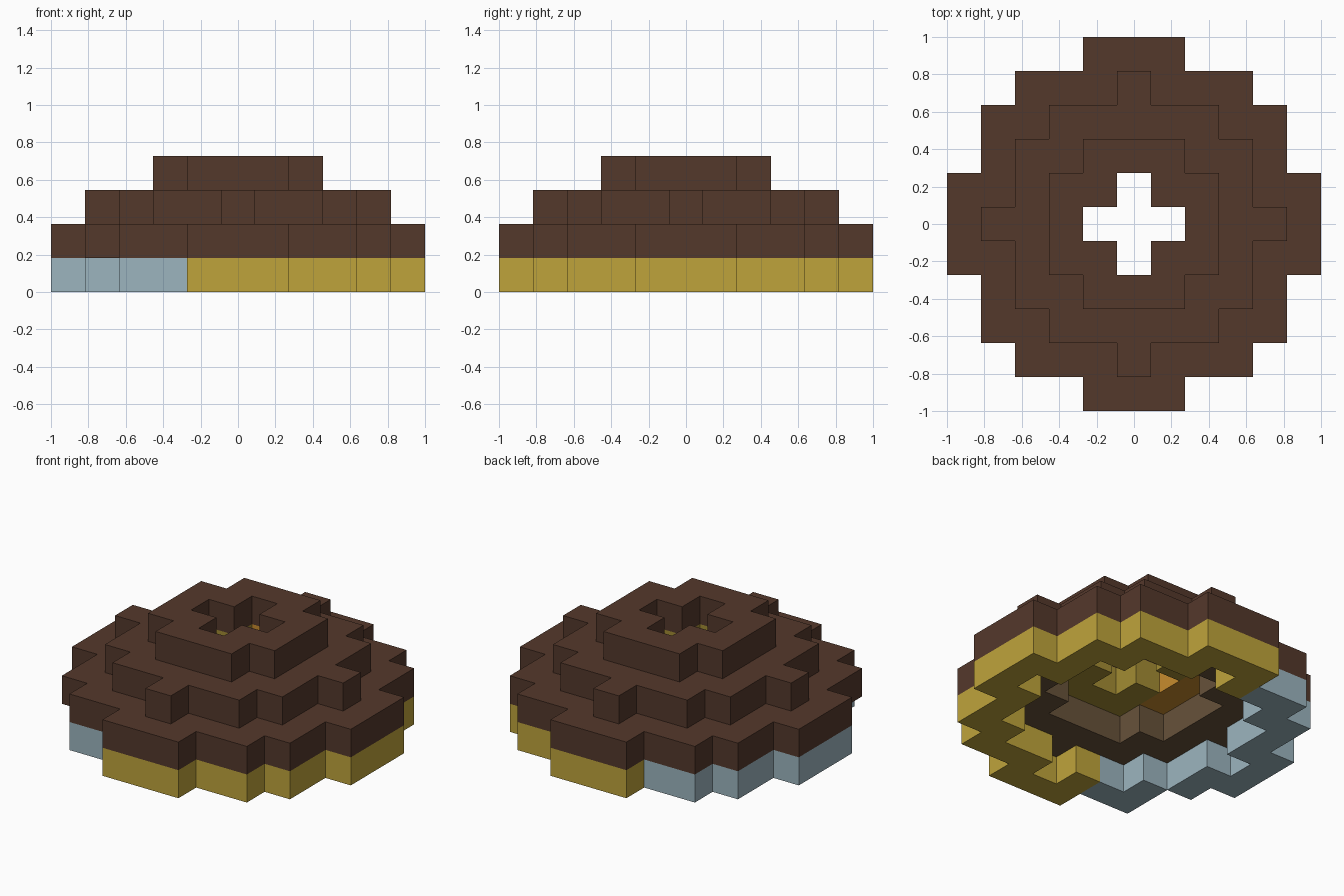
import bpy
import bmesh
from mathutils import Vector

cube = bpy.data.objects.get("Cube")
if cube:
    bpy.data.objects.remove(cube, do_unlink=True)

UNIT = 2 / 11  # edge of one block


def material(name, hex_code):
    srgb = [int(hex_code[i:i + 2], 16) / 255 for i in (0, 2, 4)]
    linear = [c / 12.92 if c <= 0.04045 else ((c + 0.055) / 1.055) ** 2.4 for c in srgb]
    mat = bpy.data.materials.new(name)
    mat.use_nodes = True
    mat.diffuse_color = (*linear, 1)
    mat.node_tree.nodes["Principled BSDF"].inputs["Base Color"].default_value = (*linear, 1)
    return mat


brown = material("dark_brown", "54382b")
yellow = material("mustard_yellow", "bfa43b")
blue = material("pale_blue", "9cb5bf")
lining = material("olive_brown", "67523a")
dim_yellow = material("dull_yellow", "a38c33")
orange = material("orange", "c88c2e")


def disc(half_widths):
    """Block cells of a stepped disc: half width of each row, middle row first."""
    return {(x, y) for row, half in enumerate(half_widths)
            for y in (row, -row) for x in range(-half, half + 1)}


def block_part(name, cells, level, mat):
    """One layer of blocks as an outer shell of square faces."""
    bm = bmesh.new()
    axes = [Vector((1, 0, 0)), Vector((0, 1, 0)), Vector((0, 0, 1))]
    for x, y in sorted(cells):
        centre = Vector((x, y, level + 0.5))
        for i, axis in enumerate(axes):
            for sign in (1, -1):
                n = axis * sign
                if i < 2 and (x + int(n.x), y + int(n.y)) in cells:
                    continue
                u = axes[(i + 1) % 3]
                v = n.cross(u)
                corners = [centre + (n + u * a + v * b) / 2
                           for a, b in ((-1, -1), (1, -1), (1, 1), (-1, 1))]
                bm.faces.new([bm.verts.new(c * UNIT) for c in corners])
    bmesh.ops.remove_doubles(bm, verts=bm.verts, dist=0.001)
    mesh = bpy.data.meshes.new(name)
    bm.to_mesh(mesh)
    bm.free()
    mesh.materials.append(mat)
    obj = bpy.data.objects.new(name, mesh)
    bpy.context.collection.objects.link(obj)
    return obj


# Stepped footprints, widest to narrowest, and the cross-shaped opening
wide = disc([5, 5, 4, 4, 3, 1])
middle = disc([4, 3, 3, 2, 0])
narrow = disc([2, 2, 1])
opening = disc([1, 0])

# Bottom ring: one side blue, the rest yellow, with one corner block missing
rim = wide - middle
base = rim - {(-4, -3)}
base_blue = {c for c in base if c[0] < -1}
block_part("base_ring_blue", base_blue, 0, blue)
block_part("base_ring_yellow", base - base_blue, 0, yellow)

# Second layer: brown rim with an inner lining
block_part("lower_rim", rim, 1, brown)
block_part("lower_lining", middle - narrow, 1, lining)

# Third layer: brown ring around a yellow and orange core
core = narrow - opening
core_orange = {c for c in core if c[0] == -2 or (c[1] == 2 and c[0] <= 0)}
block_part("upper_ring", middle - narrow, 2, brown)
block_part("core_yellow", core - core_orange, 2, dim_yellow)
block_part("core_orange", core_orange, 2, orange)

# Top layer
block_part("top_ring", core, 3, brown)
